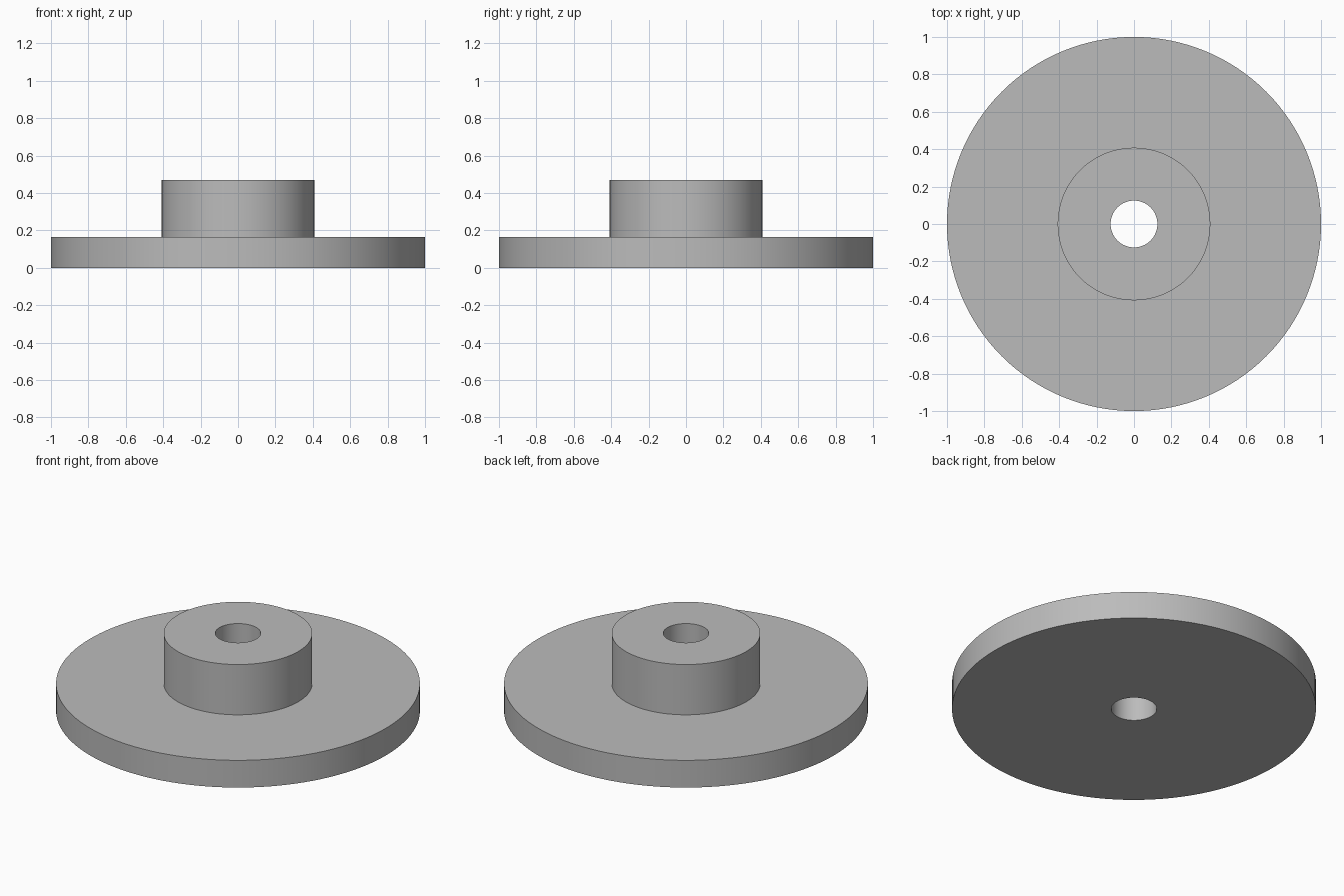
import bpy
import bmesh
from math import tau
from mathutils import Matrix, Vector

cube = bpy.data.objects.get("Cube")
if cube:
    bpy.data.objects.remove(cube, do_unlink=True)

SEGMENTS = 128
BORE_R, HUB_R, DISC_R = 0.125, 0.408, 1.0
DISC_TOP, HUB_TOP = 0.165, 0.47

# Plain grey material
grey = bpy.data.materials.new("plain_grey")
grey.use_nodes = True
colour = (0.5, 0.5, 0.5, 1)
grey.diffuse_color = colour
grey.node_tree.nodes["Principled BSDF"].inputs["Base Color"].default_value = colour

# Closed half section: bore, underside, rim, flange top, hub wall, hub top
profile = [(BORE_R, 0), (DISC_R, 0), (DISC_R, DISC_TOP),
           (HUB_R, DISC_TOP), (HUB_R, HUB_TOP), (BORE_R, HUB_TOP)]

# Revolve the section around the vertical axis
bm = bmesh.new()
rings = []
for i in range(SEGMENTS):
    turn = Matrix.Rotation(tau * i / SEGMENTS, 3, "Z")
    rings.append([bm.verts.new(turn @ Vector((r, 0, z))) for r, z in profile])
for i, ring in enumerate(rings):
    following = rings[(i + 1) % SEGMENTS]
    for j in range(len(profile)):
        k = (j + 1) % len(profile)
        bm.faces.new((ring[j], following[j], following[k], ring[k]))
bmesh.ops.recalc_face_normals(bm, faces=bm.faces)

mesh = bpy.data.meshes.new("flanged_hub")
bm.to_mesh(mesh)
bm.free()
mesh.materials.append(grey)
hub = bpy.data.objects.new("flanged_hub", mesh)
bpy.context.collection.objects.link(hub)

# Smooth round walls with crisp rims
bpy.ops.object.select_all(action="DESELECT")
hub.select_set(True)
bpy.context.view_layer.objects.active = hub
bpy.ops.object.shade_smooth_by_angle()
